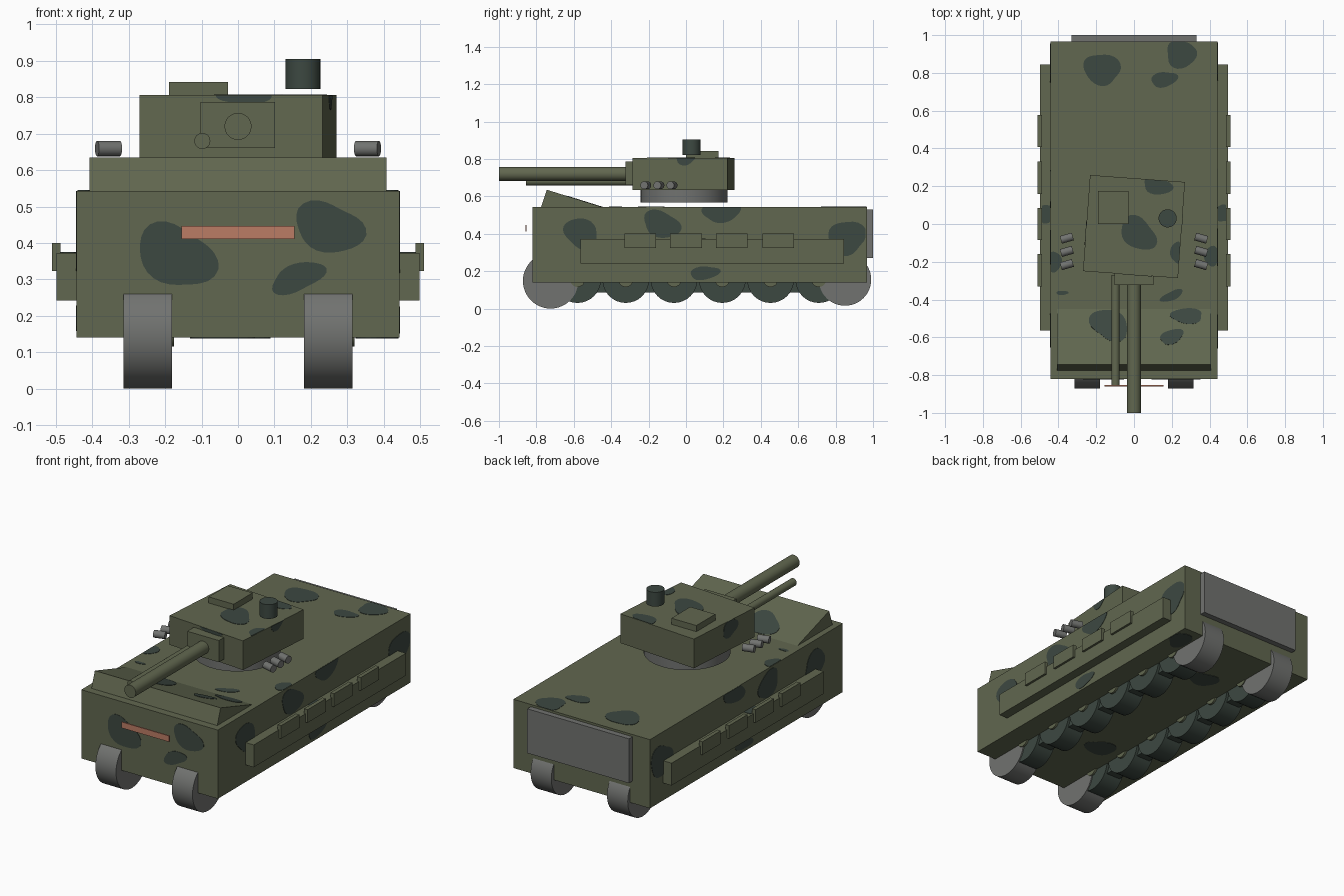
import bpy, bmesh, math, random
from mathutils import Vector, Matrix

if "Cube" in bpy.data.objects:
    bpy.data.objects.remove(bpy.data.objects["Cube"])

random.seed(4)


def material(name, rgb):
    m = bpy.data.materials.new(name)
    m.diffuse_color = (*rgb, 1)
    m.use_nodes = True
    m.node_tree.nodes["Principled BSDF"].inputs["Base Color"].default_value = m.diffuse_color
    return m


OLIVE = material("olive", (0.120, 0.136, 0.079))
DARK = material("dark_green", (0.046, 0.065, 0.053))
GREY = material("steel_grey", (0.165, 0.170, 0.162))
RED = material("faded_red", (0.50, 0.20, 0.13))


def finish(name, bm, mat, smooth=False):
    bmesh.ops.recalc_face_normals(bm, faces=bm.faces)
    me = bpy.data.meshes.new(name)
    bm.to_mesh(me)
    bm.free()
    me.materials.append(mat)
    ob = bpy.data.objects.new(name, me)
    bpy.context.collection.objects.link(ob)
    if smooth:
        bpy.ops.object.select_all(action='DESELECT')
        ob.select_set(True)
        bpy.context.view_layer.objects.active = ob
        bpy.ops.object.shade_smooth_by_angle(angle=math.radians(35))
    return ob


def box(name, xs, ys, zs, mat, turn=0):
    bm = bmesh.new()
    bmesh.ops.create_cube(bm, size=1)
    size = [b - a for a, b in (xs, ys, zs)]
    bmesh.ops.scale(bm, vec=size, verts=bm.verts)
    bmesh.ops.rotate(bm, matrix=Matrix.Rotation(turn, 3, 'Z'), verts=bm.verts)
    bmesh.ops.translate(bm, vec=[(a + b) / 2 for a, b in (xs, ys, zs)], verts=bm.verts)
    return finish(name, bm, mat)


def cylinder(name, a, b, r, mat, sides=32):
    a, b = Vector(a), Vector(b)
    d = b - a
    bm = bmesh.new()
    bmesh.ops.create_cone(bm, cap_ends=True, segments=sides, radius1=r, radius2=r, depth=d.length)
    rot = d.to_track_quat('Z', 'Y').to_matrix().to_4x4()
    bmesh.ops.transform(bm, matrix=Matrix.Translation((a + b) / 2) @ rot, verts=bm.verts)
    return finish(name, bm, mat, True)


def blotches(name, origin, u, v, limits, spots):
    """Thin paint patches on a plane: spots are (u, v, half width, half height, tilt)."""
    origin, u, v = Vector(origin), Vector(u), Vector(v)
    n = u.cross(v).normalized()
    u0, u1, v0, v1 = limits
    bm = bmesh.new()
    for cu, cv, ru, rv, tilt in spots:
        p, q = random.uniform(0, 6), random.uniform(0, 6)
        ring = []
        for i in range(28):
            t = math.tau * i / 28
            k = 1 + 0.09 * math.sin(2 * t + p) + 0.09 * math.sin(3 * t + q)
            x, y = ru * k * math.cos(t), rv * k * math.sin(t)
            pu = min(max(cu + x * math.cos(tilt) - y * math.sin(tilt), u0), u1)
            pv = min(max(cv + x * math.sin(tilt) + y * math.cos(tilt), v0), v1)
            ring.append(origin + u * pu + v * pv)
        low = [bm.verts.new(c - n * 0.001) for c in ring]
        high = [bm.verts.new(c + n * 0.002) for c in ring]
        bm.faces.new(high)
        bm.faces.new(low[::-1])
        for i in range(28):
            j = (i + 1) % 28
            bm.faces.new((low[i], low[j], high[j], high[i]))
    bmesh.ops.remove_doubles(bm, verts=bm.verts, dist=0.0005)
    finish(name, bm, DARK)


# Hull, rear door, floating front strip
box("hull", (-0.443, 0.443), (-0.82, 0.967), (0.14, 0.543), OLIVE)
box("rear_door", (-0.33, 0.33), (0.96, 1.0), (0.27, 0.53), GREY)
box("front_strip", (-0.155, 0.155), (-0.859, -0.852), (0.411, 0.446), RED)

# Sloped front wedge
bm = bmesh.new()
profile = [(-0.776, 0.54), (-0.744, 0.635), (-0.44, 0.54)]
face = bm.faces.new([bm.verts.new((-0.408, y, z)) for y, z in profile])
ext = bmesh.ops.extrude_face_region(bm, geom=[face])
bmesh.ops.translate(bm, vec=(0.816, 0, 0),
                    verts=[g for g in ext["geom"] if isinstance(g, bmesh.types.BMVert)])
finish("front_wedge", bm, OLIVE)

# Side skirts and their armour blocks
for side, s in (("left", -1), ("right", 1)):
    box(side + "_skirt", sorted((s * 0.43, s * 0.498)), (-0.565, 0.845), (0.242, 0.373), OLIVE)
    for y in (-0.245, 0.0, 0.245, 0.493):
        box(side + "_skirt_block", sorted((s * 0.488, s * 0.511)), (y - 0.085, y + 0.085),
            (0.323, 0.4), OLIVE)

# Running gear: end wheels, road wheels with hubs
for side, x in (("left", -0.248), ("right", 0.248)):
    for name, y, z, r in (("front_sprocket", -0.724, 0.148, 0.148), ("rear_idler", 0.85, 0.155, 0.14)):
        cylinder(side + "_" + name, (x - 0.067, y, z), (x + 0.067, y, z), r, GREY, 48)
    for i in range(6):
        y = -0.58 + i * 0.258
        cylinder(side + "_road_wheel", (x - 0.06, y, 0.155), (x + 0.06, y, 0.155), 0.125, DARK)
        cylinder(side + "_wheel_hub", (x, y, 0.155), (x + 0.072, y, 0.155), 0.04, OLIVE, 20)
    box(side + "_suspension_beam", (x - 0.045, x + 0.045), (-0.58, 0.71), (0.087, 0.15), DARK)

# Turret on its ring
TURN = math.radians(-4.2)
cylinder("turret_ring", (0, -0.01, 0.567), (0, -0.01, 0.637), 0.232, GREY, 48)
box("turret", (-0.252, 0.252), (-0.2685, 0.2415), (0.635, 0.806), OLIVE, TURN)
box("gun_mantlet", (-0.103, 0.102), (-0.323, -0.25), (0.66, 0.787), OLIVE)
cylinder("main_gun", (0, -1.0, 0.72), (0, -0.3, 0.72), 0.037, OLIVE)
cylinder("second_gun", (-0.098, -0.855, 0.68), (-0.098, -0.27, 0.68), 0.022, OLIVE, 24)
box("hatch", (-0.19, -0.028), (0.0, 0.175), (0.8, 0.842), OLIVE)
cylinder("sight", (0.178, 0.03, 0.822), (0.178, 0.03, 0.905), 0.048, DARK)

# Smoke launchers, angled forward
for s in (-1, 1):
    for y in (-0.075, -0.145, -0.215):
        cylinder("smoke_launcher", (s * 0.324, y + 0.009, 0.659), (s * 0.387, y - 0.009, 0.659),
                 0.021, GREY, 20)

# Camouflage on hull front, top, sides and underside
X, Y, Z = Vector((1, 0, 0)), Vector((0, 1, 0)), Vector((0, 0, 1))
blotches("front_camouflage", (0, -0.82, 0), X, Z, (-0.44, 0.44, 0.15, 0.54),
         [(-0.17, 0.365, 0.105, 0.085, -0.5), (0.25, 0.442, 0.092, 0.07, -0.2),
          (0.165, 0.305, 0.075, 0.038, 0.3)])
blotches("deck_camouflage", (0, 0, 0.543), X, Y, (-0.44, 0.44, -0.435, 0.965),
         [(-0.17, 0.82, 0.1, 0.08, -0.5), (0.25, 0.9, 0.085, 0.07, 0), (0.16, 0.765, 0.07, 0.04, 0.3),
          (-0.38, -0.365, 0.03, 0.012, 0), (0.2, -0.38, 0.06, 0.025, 0.4),
          (0.41, -0.17, 0.04, 0.05, 0), (-0.42, -0.2, 0.04, 0.05, 0)])
slope = Vector((0, 0.304, -0.095)).normalized()
blotches("wedge_camouflage", (0, -0.744, 0.635), X, slope, (-0.4, 0.4, 0.005, 0.312),
         [(-0.13, 0.22, 0.1, 0.085, -0.5), (0.28, 0.27, 0.09, 0.04, 0), (0.2, 0.155, 0.068, 0.036, 0.3)])
spots = [(-0.56, 0.4, 0.1, 0.075, -0.4), (-0.13, 0.45, 0.1, 0.07, -0.2), (0.19, 0.52, 0.1, 0.06, 0.2),
         (0.86, 0.38, 0.1, 0.09, -0.4), (0.1, 0.19, 0.08, 0.035, 0.2)]
blotches("right_camouflage", (0.443, 0, 0), Y, Z, (-0.81, 0.96, 0.145, 0.542), spots)
blotches("left_camouflage", (-0.443, 0, 0), -Y, Z, (-0.96, 0.81, 0.145, 0.542),
         [(-y, z, a, b, -t) for y, z, a, b, t in spots])
for s in (-1, 1):
    blotches("skirt_camouflage", (0, 0, 0.373), X, Y, (min(s * .445, s * .487), max(s * .445, s * .487), -.5, .8),
             [(s * 0.465, 0.055, 0.06, 0.045, 0)])
blotches("belly_camouflage", (0, 0, 0.14), X, -Y, (-0.44, 0.44, -0.96, 0.81),
         [(0.0, -0.6, 0.08, 0.07, 0.3), (0.38, -0.85, 0.06, 0.08, 0), (-0.05, 0.35, 0.09, 0.07, 0)])

# Camouflage on turret, following its turn
R = Matrix.Rotation(TURN, 3, 'Z')
tx, ty = R @ X, R @ Y
c = Vector((0, -0.0135, 0))
lim = (-0.25, 0.25, -0.253, 0.253)
side_lim = (-0.253, 0.253, 0.637, 0.805)
blotches("turret_top_camouflage", c + Z * 0.806, tx, ty, lim,
         [(0.025, -0.035, 0.1, 0.08, -0.5), (0.11, 0.225, 0.08, 0.045, 0), (0.235, -0.12, 0.03, 0.06, 0)])
blotches("turret_front_camouflage", c - ty * 0.255, tx, Z, lim[:2] + side_lim[2:],
         [(0.035, 0.81, 0.07, 0.03, 0)])
blotches("turret_right_camouflage", c + tx * 0.252, ty, Z, side_lim, [(0.03, 0.805, 0.055, 0.035, 0)])
blotches("turret_left_camouflage", c - tx * 0.252, -ty, Z, side_lim, [(0.05, 0.76, 0.06, 0.05, 0)])
